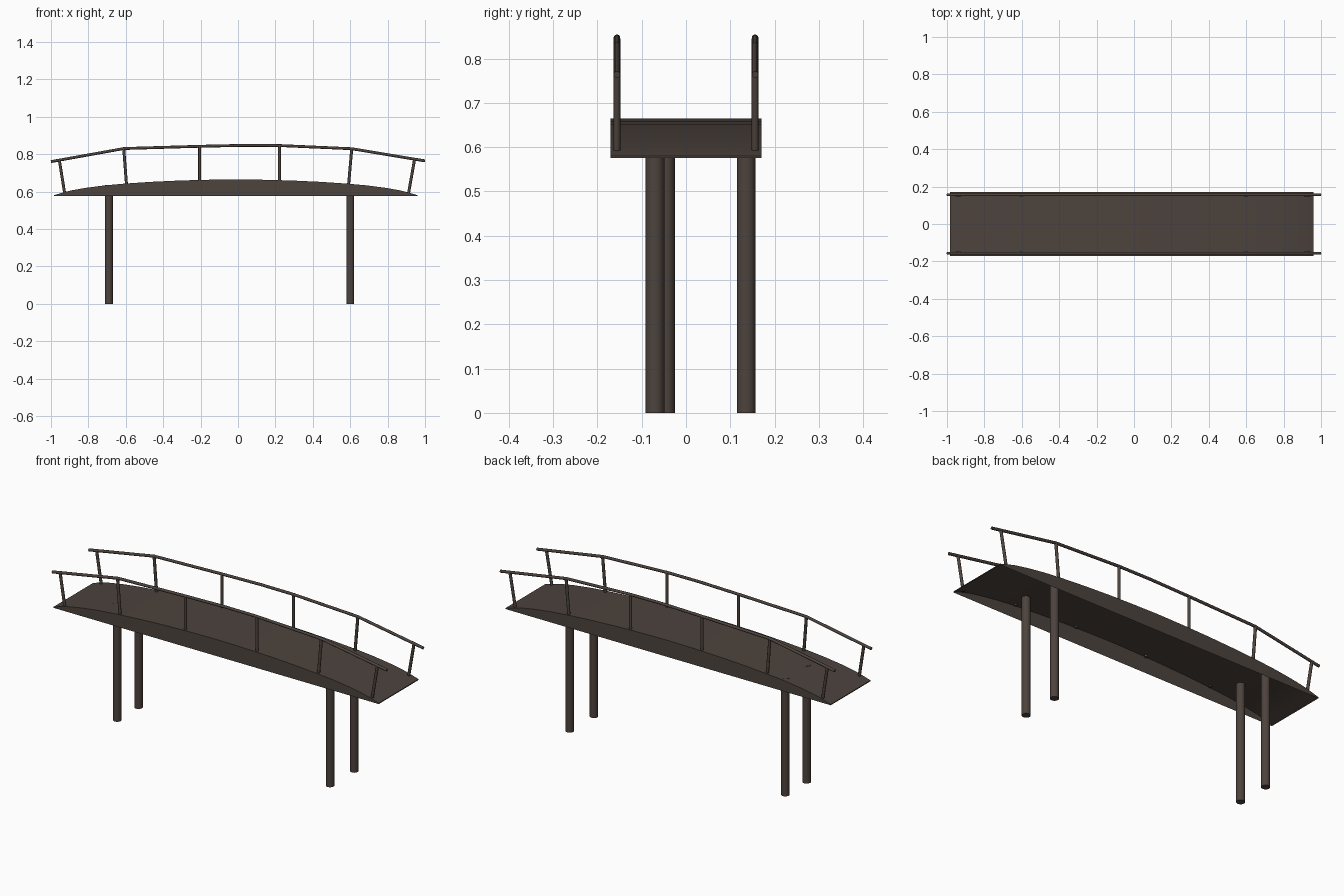
import bpy, bmesh, math
from mathutils import Vector

if "Cube" in bpy.data.objects:
    bpy.data.objects.remove(bpy.data.objects["Cube"])

wood = bpy.data.materials.new("dark_brown_wood")
wood.diffuse_color = (0.074, 0.056, 0.047, 1)
wood.use_nodes = True
wood.node_tree.nodes["Principled BSDF"].inputs["Base Color"].default_value = wood.diffuse_color


def make_object(name, bm, smooth=True):
    bmesh.ops.recalc_face_normals(bm, faces=bm.faces)
    me = bpy.data.meshes.new(name)
    bm.to_mesh(me)
    bm.free()
    me.materials.append(wood)
    ob = bpy.data.objects.new(name, me)
    bpy.context.collection.objects.link(ob)
    if smooth:
        bpy.ops.object.select_all(action='DESELECT')
        ob.select_set(True)
        bpy.context.view_layer.objects.active = ob
        bpy.ops.object.shade_smooth_by_angle(angle=math.radians(35))
    return ob


def tube(name, points, radius, sides=12):
    """Round bar swept along a list of points lying in an xz plane."""
    pts = [Vector(p) for p in points]
    bm = bmesh.new()
    rings = []
    for i, p in enumerate(pts):
        d = (pts[min(i + 1, len(pts) - 1)] - pts[max(i - 1, 0)]).normalized()
        u = Vector((0, 1, 0))
        v = d.cross(u)
        rings.append([bm.verts.new(p + radius * (u * math.cos(t) + v * math.sin(t)))
                      for t in (2 * math.pi * k / sides for k in range(sides))])
    for a, b in zip(rings, rings[1:]):
        for k in range(sides):
            n = (k + 1) % sides
            bm.faces.new((a[k], a[n], b[n], b[k]))
    bm.faces.new(rings[0])
    bm.faces.new(rings[-1])
    return make_object(name, bm)


# Arched deck: curved top and two side walls, open underneath
BASE, HALF_W, MID = 0.575, 0.17, -0.012
half = [(0.973, 0.580), (0.94, 0.590), (0.88, 0.606), (0.80, 0.620),
        (0.70, 0.633), (0.60, 0.642), (0.45, 0.652), (0.30, 0.659), (0.15, 0.663)]
arch = ([(MID - x, z) for x, z in half] + [(MID, 0.665)]
        + [(MID + x, z) for x, z in reversed(half)])
bm = bmesh.new()
top, low = [], []
for y in (-HALF_W, HALF_W):
    top.append([bm.verts.new((x, y, z)) for x, z in arch])
    low.append([bm.verts.new((x, y, BASE)) for x, z in arch])
for i in range(len(arch) - 1):
    bm.faces.new((top[0][i], top[0][i + 1], top[1][i + 1], top[1][i]))
    for t, l in zip(top, low):
        bm.faces.new((l[i], l[i + 1], t[i + 1], t[i]))
for i in (0, -1):
    bm.faces.new((low[0][i], low[1][i], top[1][i], top[0][i]))
make_object("deck", bm)

# Four support legs reaching up inside the deck
for name, x, y in (("left_front", -0.69, -0.046), ("left_back", -0.69, 0.136),
                   ("right_front", 0.60, -0.07), ("right_back", 0.60, 0.136)):
    tube(name + "_leg", [(x, y, 0), (x, y, 0.635)], 0.0212, 20)

# Handrails and leaning posts on both sides
rail = [(-1.0, 0.760), (-0.61, 0.830), (-0.205, 0.842),
        (0.03, 0.847), (0.222, 0.846), (0.607, 0.829), (1.0, 0.764)]
posts = [((-0.927, 0.592), (-0.955, 0.767)), ((-0.596, 0.635), (-0.611, 0.829)),
         ((-0.205, 0.652), (-0.205, 0.842)), ((0.222, 0.652), (0.222, 0.845)),
         ((0.591, 0.635), (0.608, 0.828)), ((0.912, 0.592), (0.944, 0.772))]
for side, y in (("front", -0.156), ("back", 0.156)):
    tube(side + "_handrail", [(x, y, z) for x, z in rail], 0.0075)
    for i, ends in enumerate(posts):
        tube(f"{side}_post_{i + 1}", [(x, y, z) for x, z in ends], 0.0078)
